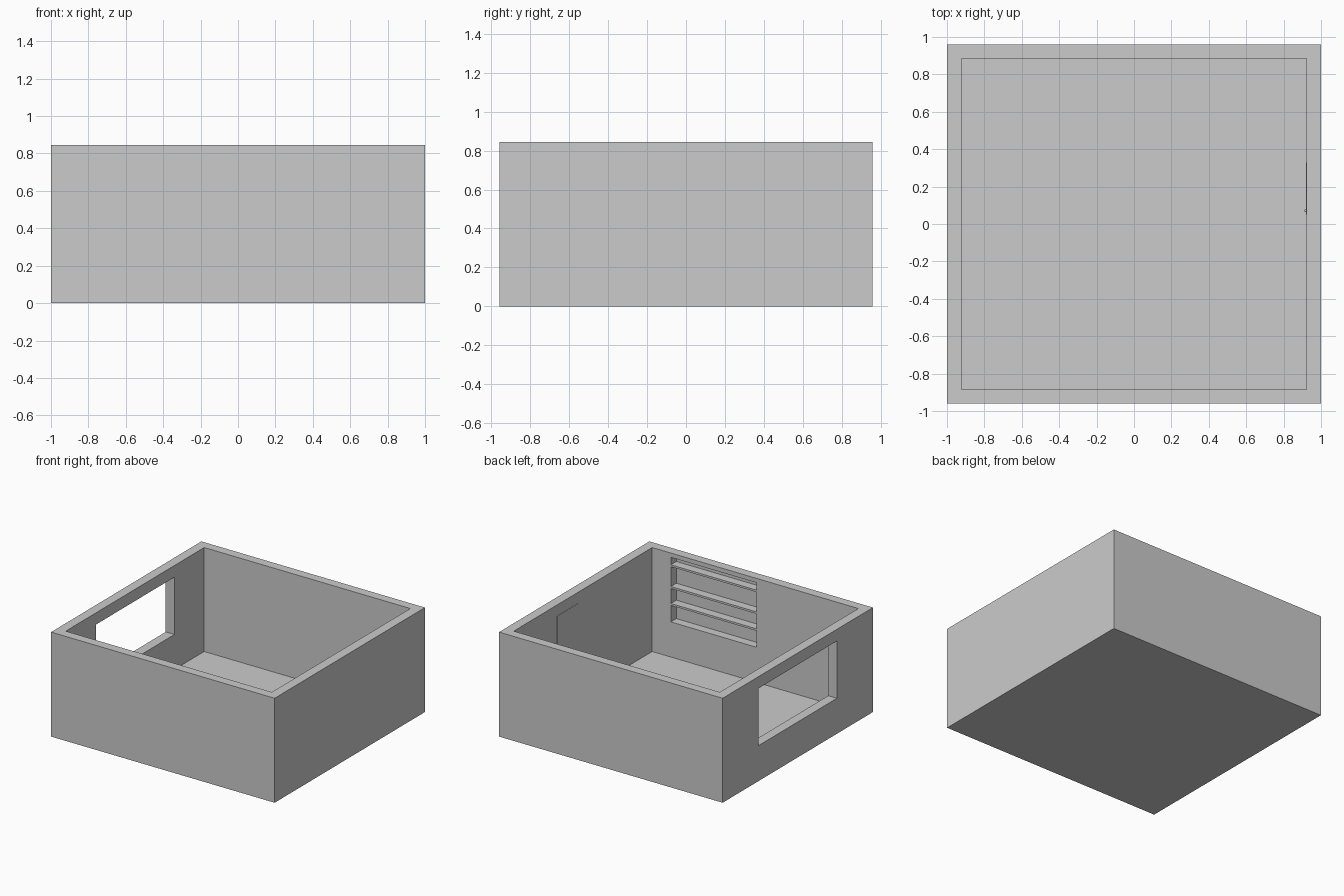
import bpy
import bmesh
from mathutils import Matrix, Vector

if "Cube" in bpy.data.objects:
    bpy.data.objects.remove(bpy.data.objects["Cube"])

# Overall room dimensions
OX, OY, H = 1.0, 0.96, 0.845      # outer half sizes and height
IX, IY = 0.922, 0.885             # inner half sizes
FLOOR = 0.004


def box(name, lo, hi):
    lo, hi = Vector(lo), Vector(hi)
    bm = bmesh.new()
    bmesh.ops.create_cube(bm, size=1, matrix=Matrix.Translation((lo + hi) / 2)
                          @ Matrix.Diagonal((*(hi - lo), 1)))
    me = bpy.data.meshes.new(name)
    bm.to_mesh(me)
    bm.free()
    ob = bpy.data.objects.new(name, me)
    bpy.context.collection.objects.link(ob)
    return ob


def cut(target, lo, hi):
    cutter = box("cutter", lo, hi)
    cutter.hide_render = True
    mod = target.modifiers.new("cut", 'BOOLEAN')
    mod.operation, mod.solver, mod.object = 'DIFFERENCE', 'EXACT', cutter
    bpy.context.view_layer.objects.active = target
    bpy.ops.object.modifier_apply(modifier=mod.name)
    bpy.data.objects.remove(cutter)


# Thin floor and the ring of walls
box("floor", (-OX, -OY, 0), (OX, OY, FLOOR))
walls = box("walls", (-OX, -OY, FLOOR), (OX, OY, H))
cut(walls, (-IX, -IY, -1), (IX, IY, 2))

# Window opening through the left wall
cut(walls, (-1.2, -0.5, 0.287), (-0.8, 0.505, 0.75))

# Shelf niche recessed into the inside of the front wall
NX0, NX1, NBACK = -0.01, 0.755, -0.955
cut(walls, (NX0, NBACK, 0.288), (NX1, -0.8, 0.81))
for i, top in enumerate((0.437, 0.574, 0.75)):
    box(f"shelf_{i + 1}", (NX0, NBACK, top - 0.016), (NX1, -IY, top))

# Door panel almost flush with the inside of the right wall
box("door", (IX - 0.002, 0.05, FLOOR), (IX + 0.02, 0.33, 0.755))

# Door knob
bpy.ops.mesh.primitive_uv_sphere_add(segments=16, ring_count=8, radius=0.009,
                                     location=(IX - 0.002, 0.072, 0.36))
knob = bpy.context.object
knob.name = "door_knob"
bpy.ops.object.shade_smooth()
